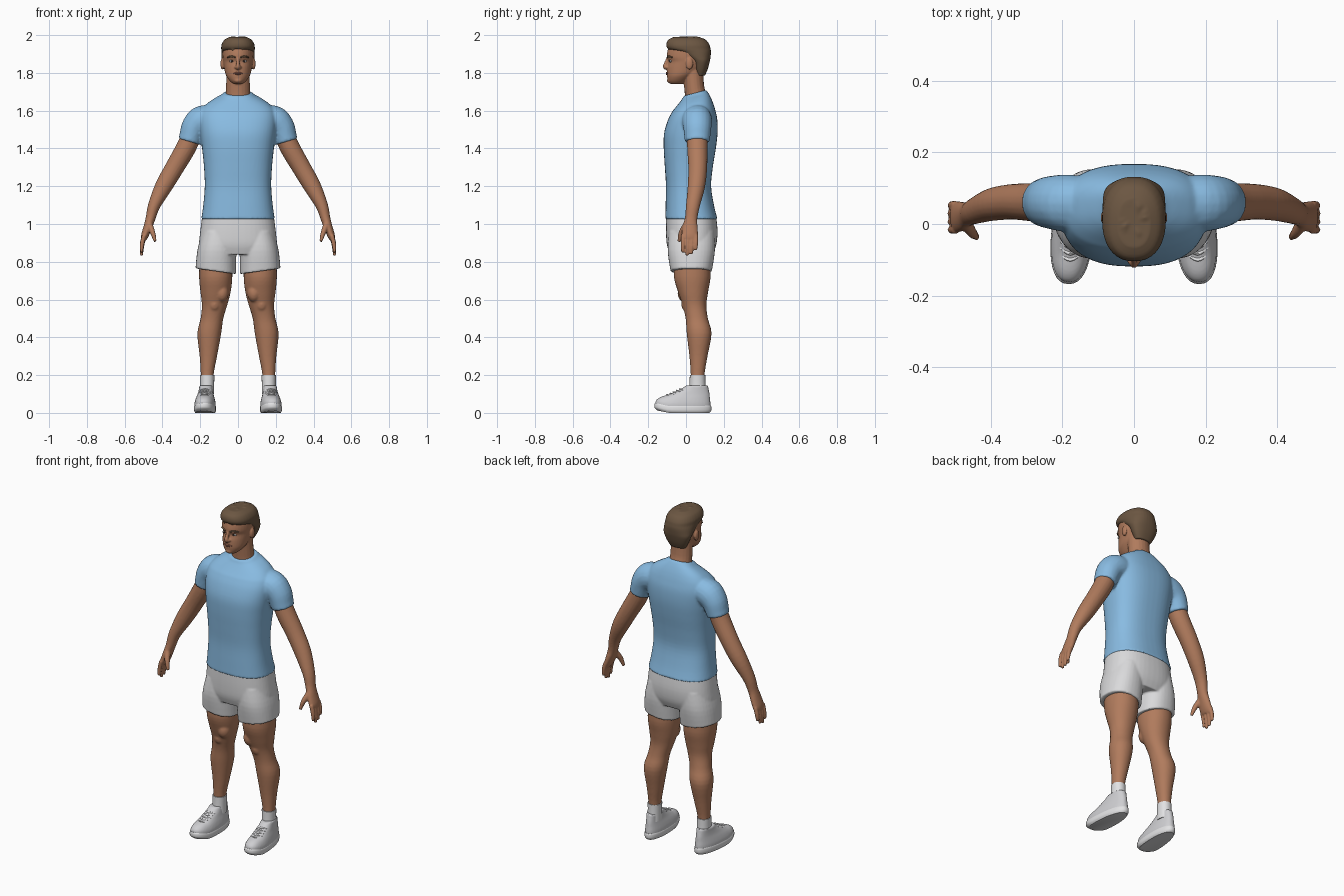
import bpy, bmesh, math, random
from mathutils import Vector, Matrix

if "Cube" in bpy.data.objects:
    bpy.data.objects.remove(bpy.data.objects["Cube"], do_unlink=True)
random.seed(4)
BOTH = (1, -1)


def material(name, r, g, b):
    m = bpy.data.materials.new(name)
    m.use_nodes = True
    m.diffuse_color = (r, g, b, 1)
    shader = m.node_tree.nodes["Principled BSDF"]
    shader.inputs["Base Color"].default_value = (r, g, b, 1)
    shader.inputs["Roughness"].default_value = 0.7
    return m


SKIN = material("tan skin", 0.44, 0.2, 0.11)
LIP = material("lip", 0.36, 0.14, 0.09)
HAIR = material("brown hair", 0.15, 0.095, 0.055)
SHIRT = material("sky blue cloth", 0.25, 0.5, 0.76)
SHORTS = material("light grey cloth", 0.7, 0.7, 0.71)
SHOE = material("pale grey mesh", 0.62, 0.62, 0.64)
WHITE = material("white", 0.76, 0.76, 0.77)
DARK = material("dark iris", 0.04, 0.025, 0.02)


def smooth_rows(rows, steps=4):
    """Catmull-Rom interpolation between key rows."""
    out = []
    for i in range(len(rows) - 1):
        a, b, c, d = (rows[max(0, min(len(rows) - 1, i + k))] for k in (-1, 0, 1, 2))
        for s in range(steps):
            t = s / steps
            out.append([q + t * ((r - p) / 2 + t * (p - 2.5 * q + 2 * r - w / 2
                        + t * (1.5 * (q - r) + (w - p) / 2)))
                        for p, q, r, w in zip(a, b, c, d)])
    return out + [list(rows[-1])]


def circle(n, power=2):
    for i in range(n):
        c, s = math.cos(math.tau * i / n), math.sin(math.tau * i / n)
        yield (math.copysign(abs(c) ** (2 / power), c),
               math.copysign(abs(s) ** (2 / power), s))


def bridge(bm, rings):
    rings = [[bm.verts.new(p) for p in ring] for ring in rings]
    n = len(rings[0])
    for a, b in zip(rings, rings[1:]):
        for i in range(n):
            bm.faces.new((a[i], a[(i + 1) % n], b[(i + 1) % n], b[i]))
    bm.faces.new(rings[0])
    bm.faces.new(rings[-1])


def stack(bm, rows, power=2, sides=(1,), n=36):
    """Level rings from rows of (x, z, half width, front y, back y)."""
    for side in sides:
        bridge(bm, [[(side * (x + r * c), (f + b) / 2 + (b - f) / 2 * s, z)
                     for c, s in circle(n, power)]
                    for x, z, r, f, b in smooth_rows(rows)])


def tube(bm, rows, sides=(1,), n=20):
    """Rings square to a path, rows of (x, y, z, radius across, radius in y)."""
    rows = smooth_rows(rows)
    pts = [Vector(r[:3]) for r in rows]
    for side in sides:
        rings = []
        for i, (p, row) in enumerate(zip(pts, rows)):
            t = (pts[min(i + 1, len(pts) - 1)] - pts[max(i - 1, 0)]).normalized()
            u = t.cross(Vector((0, 1, 0))).normalized()
            v = u.cross(t)
            ring = [p + u * row[3] * c + v * row[4] * s for c, s in circle(n)]
            rings.append([(side * q.x, q.y, q.z) for q in ring])
        bridge(bm, rings)


def ball(bm, centre, size, sides=BOTH):
    for side in sides:
        at = Vector((side * centre[0], centre[1], centre[2]))
        bmesh.ops.create_icosphere(bm, subdivisions=3, radius=1,
                                   matrix=Matrix.Translation(at) @ Matrix.Diagonal((*size, 1)))


def finish(name, bm, mat, voxel=0, blend=4):
    """Make the object; a voxel size fuses its overlapping pieces."""
    bmesh.ops.recalc_face_normals(bm, faces=bm.faces)
    mesh = bpy.data.meshes.new(name)
    bm.to_mesh(mesh)
    bm.free()
    mesh.materials.append(mat)
    obj = bpy.data.objects.new(name, mesh)
    bpy.context.collection.objects.link(obj)
    if voxel:
        fuse = obj.modifiers.new("fuse", "REMESH")
        fuse.mode = "VOXEL"
        fuse.voxel_size = voxel
        fuse.use_smooth_shade = True
        relax = obj.modifiers.new("relax", "SMOOTH")
        relax.factor, relax.iterations = 0.5, blend
    bpy.ops.object.select_all(action="DESELECT")
    obj.select_set(True)
    bpy.context.view_layer.objects.active = obj
    bpy.ops.object.shade_smooth_by_angle(angle=math.radians(45))
    return obj


# Shirt: torso and short sleeves, with the collar dipping at the front
bm = bmesh.new()
stack(bm, [(0, z, r, f, b) for z, r, f, b in (
    (1.025, .195, -.11, .167), (1.1, .184, -.108, .148), (1.2, .176, -.106, .133),
    (1.3, .18, -.112, .142), (1.4, .19, -.118, .158), (1.48, .2, -.116, .167),
    (1.55, .205, -.096, .166), (1.6, .195, -.07, .156), (1.64, .165, -.048, .142),
    (1.67, .125, -.03, .128), (1.69, .09, -.018, .117), (1.705, .074, -.014, .108))], 2.5, n=48)
tube(bm, [(.1, .055, 1.562, .07, .075), (.185, .058, 1.55, .08, .08), (.228, .06, 1.515, .071, .075),
          (.248, .06, 1.465, .063, .069), (.257, .06, 1.436, .06, .066)], BOTH)
for v in bm.verts:
    if v.co.z > 1.6:
        v.co.z += (v.co.y - .09) * 2.5 * (v.co.z - 1.6)
finish("shirt", bm, SHIRT, .007)

# Shorts: hips and two loose legs with a slanted hem
bm = bmesh.new()
stack(bm, [(0, 1.04, .19, -.106, .16), (0, .96, .2, -.106, .167), (0, .89, .206, -.101, .16),
           (0, .84, .19, -.085, .14)], 2.4, n=48)
stack(bm, [(.1, .96, .09, -.09, .15), (.112, .86, .103, -.097, .153),
           (.118, .75, .107, -.082, .137)], 2.3, BOTH)
for v in bm.verts:
    if v.co.z < .85:
        v.co.z += (abs(v.co.x) - .118) * (.85 - v.co.z) * 1.4
finish("shorts", bm, SHORTS, .006, 3)

# Legs with kneecaps
bm = bmesh.new()
stack(bm, [(.118, .82, .085, -.06, .125), (.118, .72, .088, -.064, .13), (.119, .64, .08, -.042, .117),
           (.124, .57, .067, -.018, .108), (.138, .5, .06, -.002, .116), (.152, .42, .063, .004, .135),
           (.157, .3, .046, .018, .114), (.163, .2, .034, .025, .098), (.163, .1, .034, .025, .098)],
      2.1, BOTH)
ball(bm, (.125, .015, .575), (.035, .04, .045))
ball(bm, (.085, -.005, .635), (.036, .04, .05))
finish("legs", bm, SKIN, .006)

# Arms, palms, fingers and thumbs
bm = bmesh.new()
tube(bm, [(.235, .06, 1.5, .05, .054), (.272, .06, 1.41, .053, .054), (.335, .062, 1.3, .05, .05),
          (.393, .055, 1.2, .046, .046), (.443, .037, 1.1, .033, .037), (.463, .027, 1.03, .026, .033),
          (.477, .022, .985, .023, .04), (.493, .02, .94, .02, .044), (.5, .018, .918, .015, .041)], BOTH)
for k, length in enumerate((.075, .092, .085, .063)):
    y = -.016 + .023 * k
    tube(bm, [(.497, y, .94, .012, .012), (.508, y, .93 - length / 2, .012, .0115),
              (.511, y - .002, .925 - length, .008, .008)], BOTH, 12)
tube(bm, [(.47, .005, 1.0, .017, .019), (.452, -.024, .955, .014, .015),
          (.438, -.037, .907, .008, .009)], BOTH, 12)
finish("arms", bm, SKIN, .005, 3)

# Head: skull, neck, nose and ears
bm = bmesh.new()
stack(bm, [(0, z, r, f, b) for z, r, f, b in (
    (1.742, .026, -.085, -.01), (1.757, .043, -.096, .01), (1.78, .06, -.1, .04), (1.8, .068, -.101, .07),
    (1.83, .074, -.099, .1), (1.86, .079, -.092, .115), (1.885, .081, -.102, .12), (1.92, .081, -.097, .12),
    (1.95, .075, -.085, .11), (1.98, .045, -.05, .08))])
tube(bm, [(0, .056, 1.6, .08, .056), (0, .05, 1.68, .066, .056), (0, .043, 1.73, .063, .053),
          (0, .035, 1.82, .062, .055)])
tube(bm, [(0, -.09, 1.885, .008, .01), (0, -.104, 1.855, .009, .01), (0, -.11, 1.834, .013, .013),
          (0, -.1, 1.823, .012, .01)], n=12)
ball(bm, (.012, -.1, 1.83), (.008, .011, .007))
ball(bm, (.083, .018, 1.848), (.01, .019, .031))
ball(bm, (0, -.085, 1.76), (.022, .016, .014), (1,))
finish("head", bm, SKIN, .004, 3)

# Eyes, brows and lips
bm = bmesh.new()
ball(bm, (.033, -.082, 1.862), (.013, .007, .006))
finish("eye_whites", bm, WHITE)
bm = bmesh.new()
ball(bm, (.032, -.087, 1.862), (.006, .004, .0055))
finish("irises", bm, DARK)
bm = bmesh.new()
tube(bm, [(.014, -.099, 1.882, .004, .004), (.036, -.092, 1.888, .005, .005),
          (.056, -.073, 1.882, .003, .004)], BOTH, 10)
finish("eyebrows", bm, HAIR)
bm = bmesh.new()
for z in (1.794, 1.801):
    tube(bm, [(-.025, -.093, 1.798, .002, .003), (0, -.101, z, .005, .006),
              (.025, -.093, 1.798, .002, .003)], n=10)
finish("lips", bm, LIP)

# Hair: a short cap overlaid with swept locks
bm = bmesh.new()
stack(bm, [(0, z, r, f, b) for z, r, f, b in (
    (1.785, .05, .05, .1), (1.82, .069, .042, .115), (1.86, .084, .03, .126), (1.885, .087, -.005, .13),
    (1.91, .088, -.05, .132), (1.927, .089, -.095, .13), (1.95, .087, -.104, .124),
    (1.975, .072, -.094, .105), (1.99, .045, -.065, .07))], 2.3)
for i in range(60):
    turn = math.tau * i / 60 + random.uniform(-.1, .1)
    start = random.uniform(.15, .9)
    swirl = random.uniform(.2, .6)
    lock = []
    for k, width in enumerate((.005, .012, .011, .003)):
        polar, a = start + .17 * k, turn + swirl * k / 3
        lock.append((.083 * math.sin(polar) * math.cos(a), .013 + .109 * math.sin(polar) * math.sin(a),
                     1.9 + .089 * math.cos(polar), width, width))
    tube(bm, lock, n=8)
finish("hair", bm, HAIR, .0045, 1)


# Shoes: toes turned out a little, wider at the front and lifted at the tip
def shape_foot(bm):
    for v in bm.verts:
        side = math.copysign(1, v.co.x)
        local = abs(v.co.x) - .17
        v.co.x = side * (.172 + local * (1 - .8 * v.co.y) - .06 * v.co.y)
        v.co.z += max(0, -v.co.y - .09) * .2


bm = bmesh.new()
stack(bm, [(.17, .025, .054, -.162, .13), (.17, .05, .054, -.16, .13), (.17, .075, .049, -.135, .127),
           (.17, .1, .042, -.085, .125), (.17, .125, .038, -.03, .12), (.17, .145, .037, 0, .116)], 2.3, BOTH)
shape_foot(bm)
finish("shoe_uppers", bm, SHOE, .005, 3)
bm = bmesh.new()
stack(bm, [(.17, 0, .05, -.15, .125), (.17, .012, .056, -.166, .134), (.17, .03, .056, -.167, .135),
           (.17, .038, .053, -.163, .132)], 2.3, BOTH)
shape_foot(bm)
finish("shoe_soles", bm, WHITE)
bm = bmesh.new()
for k in range(5):
    y, z = -.1 + .017 * k, .094 + .008 * k
    tube(bm, [(.142, y + .018, z - .007, .004, .004), (.17, y, z, .005, .005),
              (.198, y + .018, z - .007, .004, .004)], BOTH, 8)
shape_foot(bm)
finish("shoe_laces", bm, WHITE)

# Socks
bm = bmesh.new()
stack(bm, [(.164, .1, .038, .016, .106), (.163, .15, .037, .019, .103), (.163, .2, .038, .02, .102)], 2.1, BOTH)
finish("socks", bm, WHITE)
